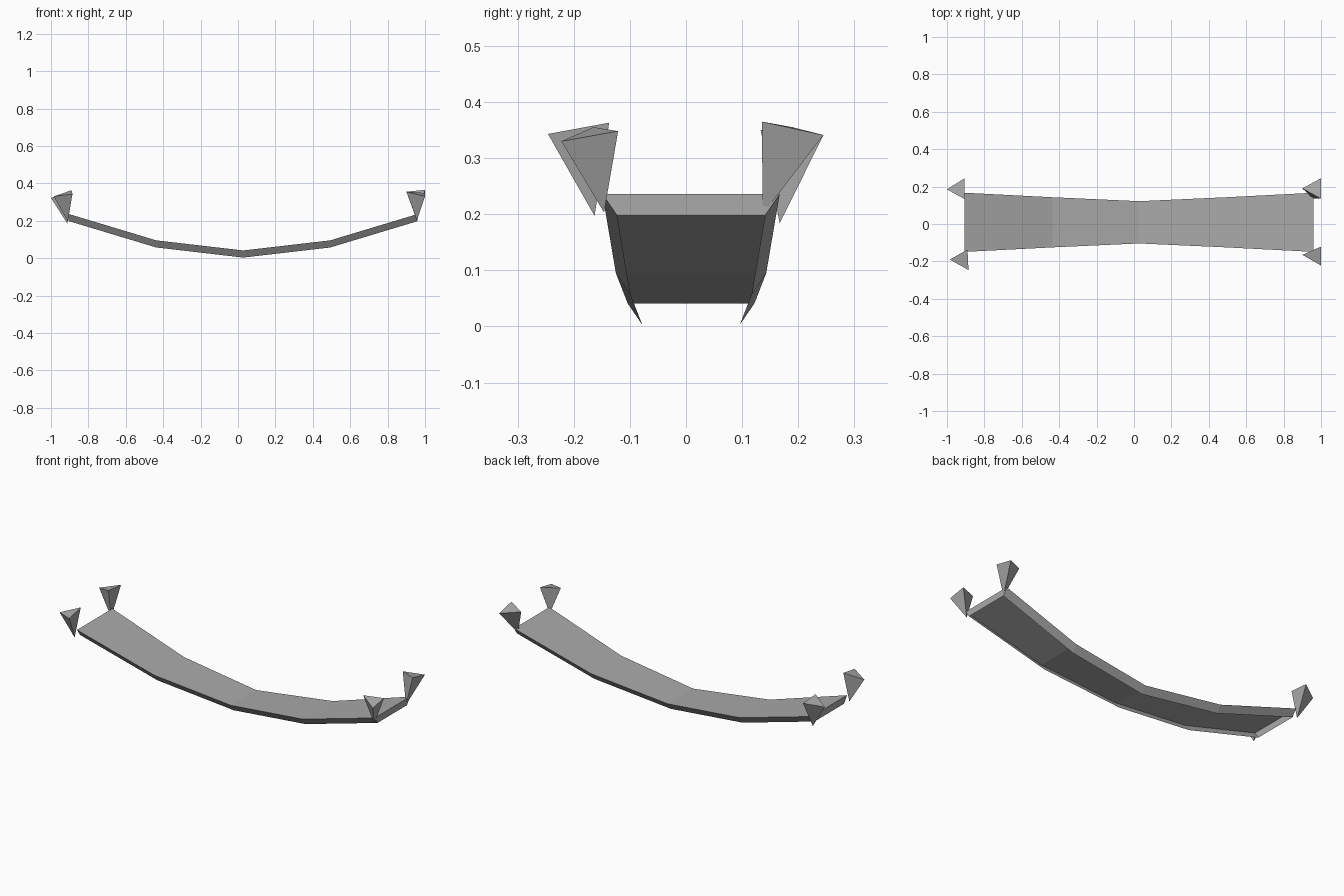
import bpy
import bmesh

cube = bpy.data.objects.get("Cube")
if cube:
    bpy.data.objects.remove(cube)

grey = bpy.data.materials.new("plain grey")
grey.use_nodes = True
colour = (0.4, 0.4, 0.4, 1)
grey.diffuse_color = colour
grey.node_tree.nodes["Principled BSDF"].inputs["Base Color"].default_value = colour


def add_object(name, bm):
    mesh = bpy.data.meshes.new(name)
    bm.to_mesh(mesh)
    bm.free()
    mesh.materials.append(grey)
    obj = bpy.data.objects.new(name, mesh)
    bpy.context.collection.objects.link(obj)
    return obj


# Curved strap: a top plate with a skirt that leans inward, open underneath
CENTRE_X, CENTRE_Y = 0.028, 0.009
DEPTH, INSET = 0.038, 0.026
half = [(0, 0.041, 0.113), (0.465, 0.095, 0.134), (0.933, 0.236, 0.158)]
stations = [(-x, z, w) for x, z, w in reversed(half[1:])] + half

bm = bmesh.new()
rows = []
for x, z, w in stations:
    section = [(-w + INSET, z - DEPTH), (-w, z), (w, z), (w - INSET, z - DEPTH)]
    rows.append([bm.verts.new((CENTRE_X + x, CENTRE_Y + y, h)) for y, h in section])
for a, b in zip(rows, rows[1:]):
    for i in range(3):
        bm.faces.new((a[i], b[i], b[i + 1], a[i + 1]))
bm.faces.new(rows[0])
bm.faces.new(reversed(rows[-1]))
add_object("curved_strap", bm)


# Corner spikes: three-sided points standing tip down on the strap corners
def spike(name, tip, base):
    bm = bmesh.new()
    t = bm.verts.new(tip)
    ring = [bm.verts.new(p) for p in base]
    bm.faces.new(ring)
    for i in range(3):
        bm.faces.new((t, ring[i], ring[(i + 1) % 3]))
    bmesh.ops.recalc_face_normals(bm, faces=bm.faces)
    add_object(name, bm)


spike("front_left_spike", (0.957, -0.146, 0.203),
      [(0.9, -0.165, 0.355), (1, -0.222, 0.33), (1, -0.121, 0.348)])
spike("back_left_spike", (0.957, 0.137, 0.2),
      [(0.9, 0.19, 0.355), (1, 0.135, 0.365), (1, 0.245, 0.341)])
spike("front_right_spike", (-0.91, -0.163, 0.197),
      [(-0.985, -0.19, 0.33), (-0.885, -0.246, 0.343), (-0.89, -0.137, 0.363)])
spike("back_right_spike", (-0.912, 0.167, 0.184),
      [(-1, 0.185, 0.322), (-0.905, 0.245, 0.341), (-0.905, 0.133, 0.35)])
